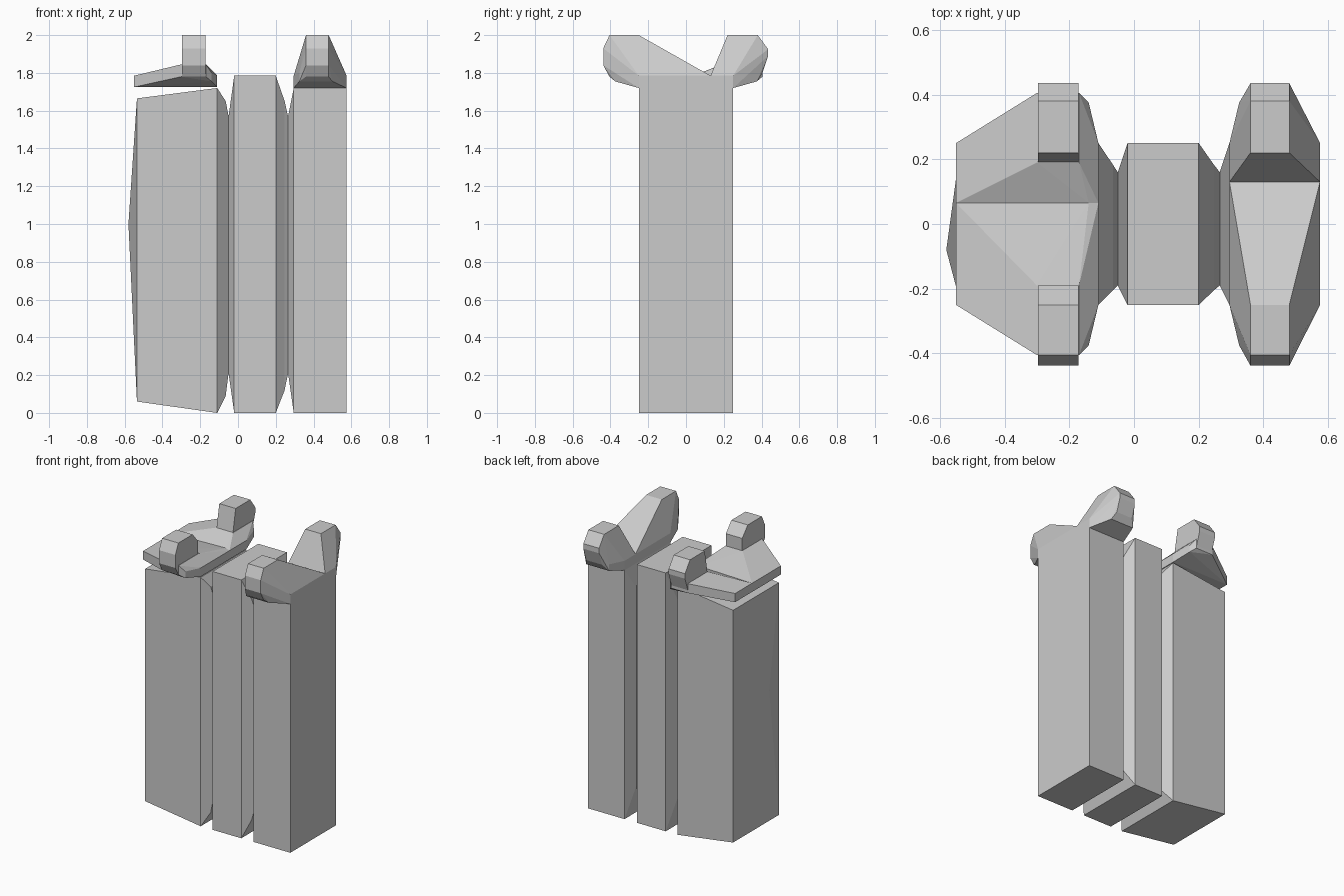
import bpy, bmesh

if "Cube" in bpy.data.objects:
    bpy.data.objects.remove(bpy.data.objects["Cube"])


def finish(name, bm):
    me = bpy.data.meshes.new(name)
    bm.to_mesh(me)
    bm.free()
    ob = bpy.data.objects.new(name, me)
    bpy.context.collection.objects.link(ob)
    return ob


def hull(bm, pts, skip=None):
    """Add a flat-faced convex solid; drop hidden faces for which skip() is true."""
    t = bmesh.new()
    for p in pts:
        t.verts.new(p)
    r = bmesh.ops.convex_hull(t, input=t.verts[:])
    loose = [v for v in t.verts if not v.link_faces]
    bmesh.ops.delete(t, geom=loose, context='VERTS')
    bmesh.ops.recalc_face_normals(t, faces=t.faces[:])
    if skip:
        bad = [f for f in t.faces if skip(f)]
        bmesh.ops.delete(t, geom=bad, context='FACES')
    me = bpy.data.meshes.new("tmp")
    t.to_mesh(me)
    t.free()
    bm.from_mesh(me)
    bpy.data.meshes.remove(me)


def clean(bm):
    bmesh.ops.remove_doubles(bm, verts=bm.verts[:], dist=0.0005)
    bmesh.ops.dissolve_limit(bm, angle_limit=0.01, verts=bm.verts[:], edges=bm.edges[:])


def on_plane(axis, value):
    return lambda f: all(abs(v.co[axis] - value) < 1e-4 for v in f.verts)


def extrude_x(x0, x1, profile):
    return [(x, y, z) for x in (x0, x1) for y, z in profile]


# Body: three upright slabs joined by two pinched waists, lofted along x
rings = [(-.535, -.25, .25, .06, 1.665), (-.11, -.25, .25, 0, 1.72),
         (-.065, -.205, .183, .09, 1.65), (-.05, -.19, .16, .21, 1.57),
         (-.02, -.25, .25, 0, 1.785), (.20, -.25, .25, 0, 1.785),
         (.247, -.205, .183, .12, 1.65), (.265, -.19, .16, .21, 1.57),
         (.295, -.25, .25, 0, 1.72), (.575, -.25, .25, 0, 1.72)]
bm = bmesh.new()
loops = [[bm.verts.new(p) for p in ((x, a, c), (x, b, c), (x, b, d), (x, a, d))]
         for x, a, b, c, d in rings]
tip = bm.verts.new((-.58, -.08, 1.0))
for i in range(4):
    j = (i + 1) % 4
    bm.faces.new((loops[0][i], loops[0][j], tip))
    for k, (p, q) in enumerate(zip(loops, loops[1:])):
        if not (k == len(rings) - 2 and i == 2):  # right slab is capped by its lid
            bm.faces.new((p[i], p[j], q[j], q[i]))
bm.faces.new(loops[-1])
bmesh.ops.recalc_face_normals(bm, faces=bm.faces[:])
finish("slab_body", bm)

# Rounded outer ends shared by the lid horns (y, z)
front_end = [(-.25, 2.0), (-.405, 2.0), (-.438, 1.93), (-.438, 1.84), (-.405, 1.78)]
back_end = [(.22, 2.0), (.38, 2.0), (.435, 1.925), (.435, 1.89), (.405, 1.80)]

# Right lid: two horns meeting in a V valley
bm = bmesh.new()
valley = [(x, .13, z) for x in (.295, .575) for z in (1.72, 1.785)]
for s, end in ((-1, front_end), (1, back_end)):
    pts = valley + extrude_x(.36, .48, end)
    pts += [(x, s * .25, z) for x in (.295, .575) for z in (1.72, 1.785)]
    pts += [(x, s * .375, z) for x in (.325, .50) for z in (1.755, 1.80)]
    hull(bm, pts, lambda f: on_plane(1, .13)(f) or on_plane(2, 1.72)(f))
clean(bm)
finish("right_horned_lid", bm)

# Left lid: low tray with a shallow crease across the middle
bm = bmesh.new()
crease = [(-.55, .065, 1.725), (-.11, .065, 1.725), (-.11, .065, 1.785),
          (-.14, .065, 1.795), (-.55, .065, 1.785)]
for s in (-1, 1):
    pts = crease + [(x, s * .25, z) for x in (-.55, -.11) for z in (1.725, 1.785)]
    pts += [(x, s * .405, z) for x in (-.30, -.17) for z in (1.78, 1.845)]
    pts += [(x, s * .19, 1.845) for x in (-.30, -.17)]
    pts += [(-.14, s * .375, 1.755), (-.14, s * .375, 1.80)]
    hull(bm, pts, on_plane(1, .065))
clean(bm)
finish("left_tray_lid", bm)

# Left lid posts
for name, prof in (("left_front_post", front_end + [(-.19, 1.93), (-.19, 1.84)]),
                   ("left_back_post", back_end + [(.19, 1.84)])):
    bm = bmesh.new()
    hull(bm, extrude_x(-.297, -.172, prof))
    clean(bm)
    finish(name, bm)
